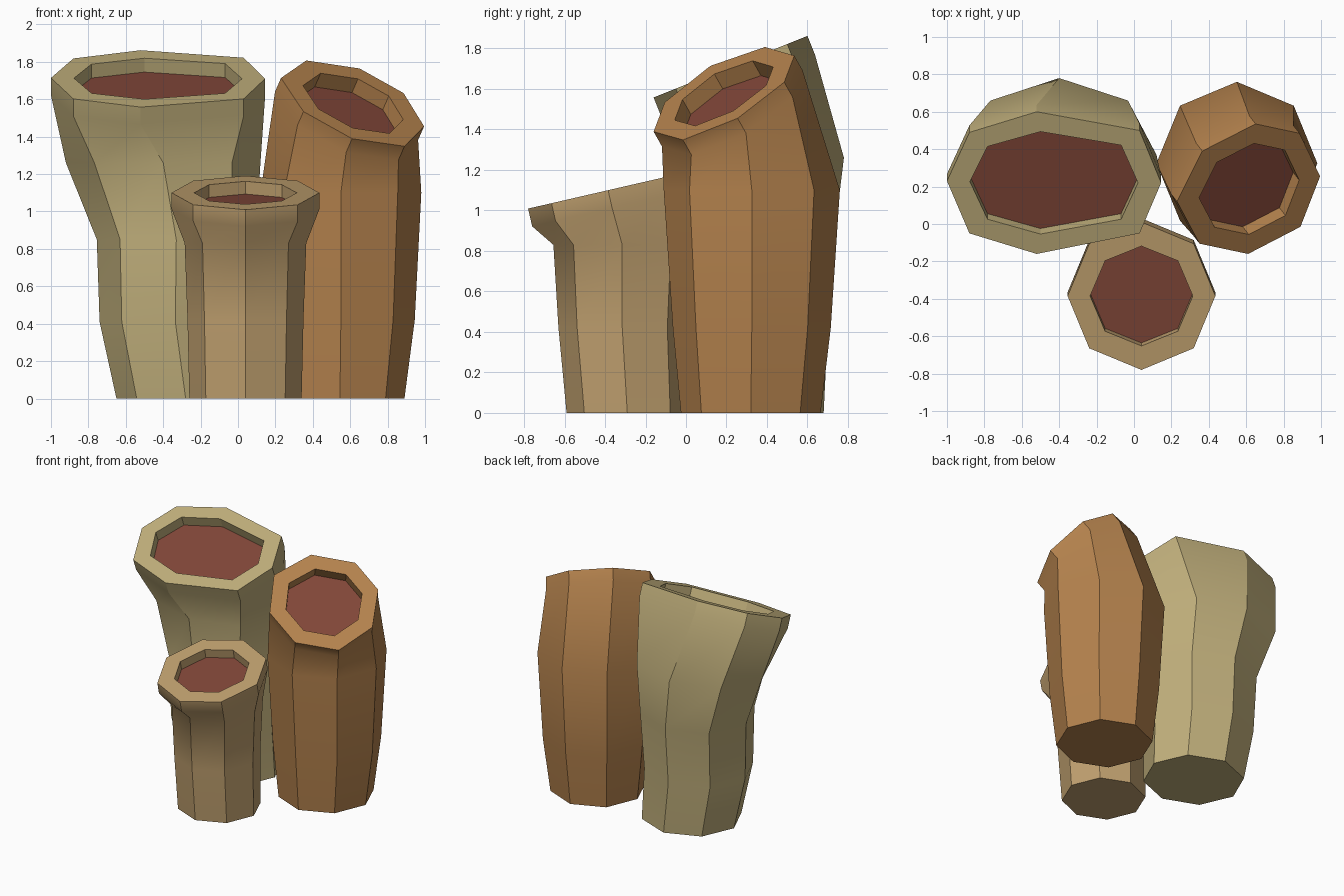
import bpy, bmesh, math
from mathutils import Vector

if "Cube" in bpy.data.objects:
    bpy.data.objects.remove(bpy.data.objects["Cube"])

N = 8


def material(name, rgb):
    m = bpy.data.materials.new(name)
    m.diffuse_color = (*rgb, 1)
    m.use_nodes = True
    m.node_tree.nodes["Principled BSDF"].inputs["Base Color"].default_value = m.diffuse_color
    return m


def octagon(cx, cy, z, rx, ry):
    """Level octagon, counter-clockwise from the front corner."""
    angles = [math.radians(-90 + 360 * i / N) for i in range(N)]
    return [Vector((cx + rx * math.cos(a), cy + ry * math.sin(a), z)) for a in angles]


def tilted(points, centre, slope):
    """Lay flat outline points on a sloping plane through the centre."""
    return [Vector((x, y, centre[2] + slope[0] * (x - centre[0]) + slope[1] * (y - centre[1])))
            for x, y in points]


def tube(name, body, outline, centre, slope, inner, mat, lip=0.09, depth=0.09):
    normal = Vector((-slope[0], -slope[1], 1)).normalized()
    rim = tilted(outline, centre, slope)
    hole = tilted([(centre[0] + inner[0] * (x - centre[0]), centre[1] + inner[1] * (y - centre[1]))
                   for x, y in outline], centre, slope)
    # body rings, lip, rim, opening and recessed floor
    rings = [octagon(*r) for r in body]
    rings += [[p - normal * lip for p in rim], rim, hole, [p - normal * depth for p in hole]]
    bm = bmesh.new()
    loops = [[bm.verts.new(p) for p in ring] for ring in rings]
    for a, b in zip(loops, loops[1:]):
        for i in range(N):
            j = (i + 1) % N
            bm.faces.new((a[i], a[j], b[j], b[i]))
    bm.faces.new(loops[0][::-1])
    bm.faces.new(loops[-1]).material_index = 1
    # corners and rims stay crisp, only the body bends shade smoothly along the tube
    soft = {frozenset((ring[i], ring[(i + 1) % N])) for ring in loops[1:-3] for i in range(N)}
    for f in bm.faces:
        f.smooth = True
    for e in bm.edges:
        e.smooth = frozenset(e.verts) in soft
    mesh = bpy.data.meshes.new(name)
    bm.to_mesh(mesh)
    bm.free()
    mesh.materials.append(mat)
    mesh.materials.append(red)
    bpy.context.collection.objects.link(bpy.data.objects.new(name, mesh))


red = material("red_floor", (0.22, 0.062, 0.04))

# short front tube
tube("short_tube",
     [(0.04, -0.29, 0, 0.30, 0.30), (0.04, -0.315, 0.42, 0.31, 0.315), (0.04, -0.315, 0.83, 0.325, 0.34)],
     [(p.x, p.y) for p in octagon(0.04, -0.385, 0, 0.395, 0.395)],
     (0.04, -0.385, 1.10), (0, 0.23), (0.695, 0.675),
     material("tan", (0.53, 0.355, 0.16)), depth=0.07)

# wide flared tube, back left
tube("wide_tube",
     [(-0.28, 0.33, 0, 0.37, 0.35), (-0.335, 0.32, 0.41, 0.405, 0.38),
      (-0.33, 0.33, 0.85, 0.425, 0.40), (-0.40, 0.37, 1.26, 0.52, 0.41)],
     [(-0.52, -0.16), (0.03, -0.05), (0.145, 0.22), (0.03, 0.50),
      (-0.52, 0.60), (-0.88, 0.49), (-1.0, 0.23), (-0.88, -0.05)],
     (-0.43, 0.22, 1.71), (0, 0.40), (0.785, 0.72),
     material("olive", (0.53, 0.43, 0.20)), lip=0.10, depth=0.08)

# tall leaning-mouth tube, back right
tube("tall_tube",
     [(0.545, 0.32, 0, 0.345, 0.345), (0.55, 0.325, 0.42, 0.395, 0.39), (0.55, 0.325, 1.10, 0.43, 0.435)],
     [(0.61, -0.16), (0.89, -0.015), (0.995, 0.255), (0.885, 0.485),
      (0.65, 0.535), (0.365, 0.39), (0.23, 0.12), (0.35, -0.105)],
     (0.622, 0.187, 1.58), (-0.438, 0.565), (0.70, 0.70),
     material("orange_brown", (0.46, 0.225, 0.075)))
